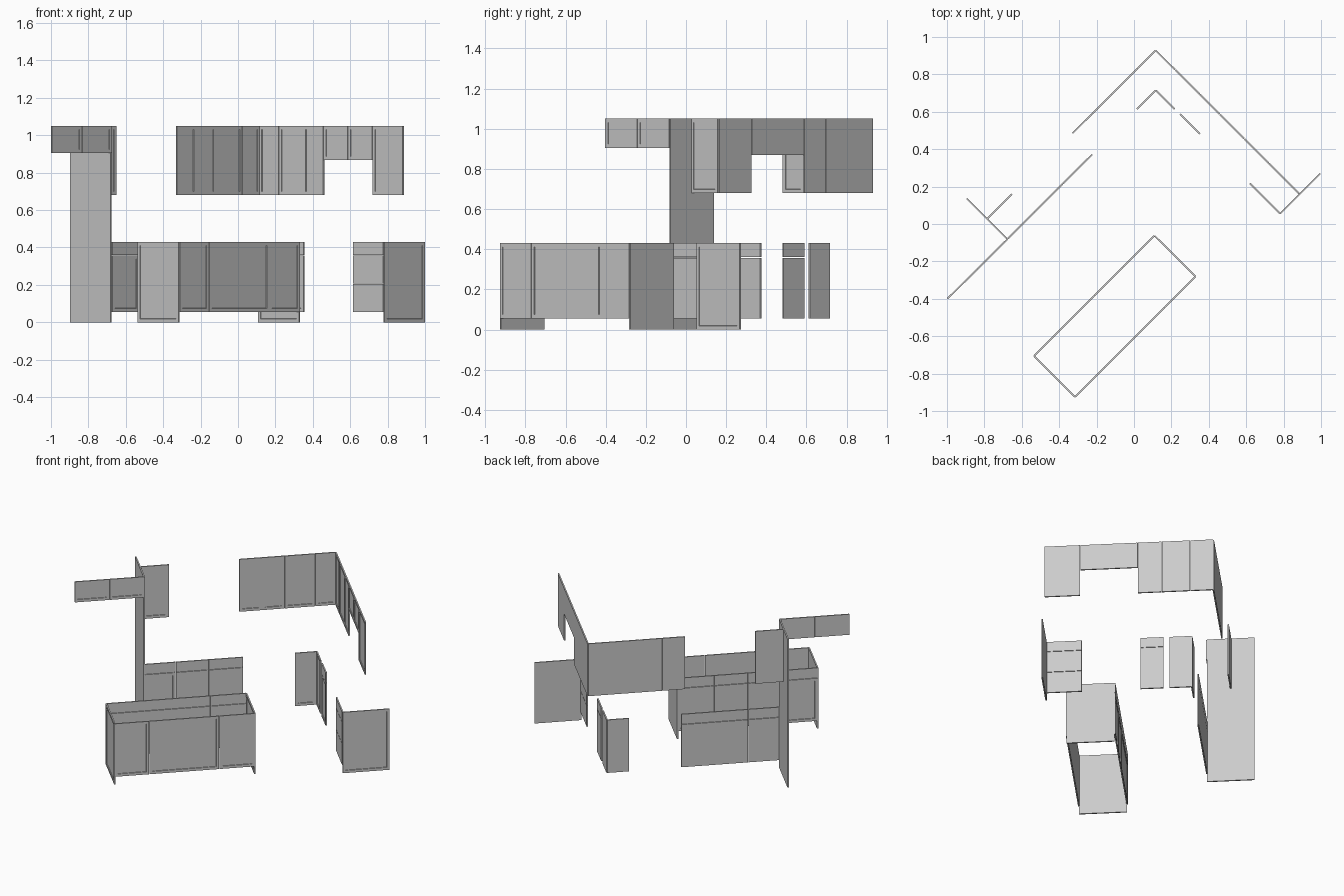
import bpy, bmesh
from mathutils import Vector

if "Cube" in bpy.data.objects:
    bpy.data.objects.remove(bpy.data.objects["Cube"])

T = 0.009      # panel thickness
GAP = 0.0012   # half gap between neighbouring fronts
RAIL = 0.026   # width of the door frame
DEEP = 0.0045  # recess of the centre panel


def panel(name, a, b, z0, z1, framed=True):
    """Upright board from plan point a to b; its face looks to the right of a->b."""
    a, b = Vector((*a, 0)), Vector((*b, 0))
    u = (b - a).normalized()
    n = Vector((u.y, -u.x, 0))
    a, b = a + u * GAP, b - u * GAP
    bm = bmesh.new()
    rings = []
    for off in (T / 2, -T / 2):
        rings.append([bm.verts.new(p + n * off + Vector((0, 0, z)))
                      for p, z in ((a, z0), (b, z0), (b, z1), (a, z1))])
    f, k = rings
    front = bm.faces.new(f)
    bm.faces.new(k[::-1])
    for i in range(4):
        j = (i + 1) % 4
        bm.faces.new((f[j], f[i], k[i], k[j]))
    bm.normal_update()
    if framed:
        bmesh.ops.inset_region(bm, faces=[front], thickness=RAIL)
        bmesh.ops.inset_region(bm, faces=[front], thickness=0.001)
        bmesh.ops.translate(bm, verts=front.verts, vec=-n * DEEP)
    bmesh.ops.recalc_face_normals(bm, faces=bm.faces)
    me = bpy.data.meshes.new(name)
    bm.to_mesh(me)
    bm.free()
    bpy.context.collection.objects.link(bpy.data.objects.new(name, me))


def run(name, a, b, cuts, rows):
    """Row of fronts from a to b split at fractions; rows = (z0, z1, framed)."""
    a, b = Vector(a), Vector(b)
    stops = [0, *cuts, 1]
    for i, (s, t) in enumerate(zip(stops, stops[1:])):
        for j, (z0, z1, framed) in enumerate(rows):
            panel(f"{name}_{i + 1}_{j + 1}", a.lerp(b, s), a.lerp(b, t), z0, z1, framed)


BASE = [(0.056, 0.43, True)]
DRAWER_DOOR = [(0.056, 0.357, True), (0.36, 0.43, False)]
DRAWERS = [(0.056, 0.205, False), (0.208, 0.357, False), (0.36, 0.43, False)]
WALL = [(0.68, 1.05, True)]
SHORT = [(0.868, 1.05, True)]
BRIDGE = [(0.905, 1.05, True)]

# Left wall: bridge doors, tall side panel, base fronts, one wall door
run("bridge_door", (-0.998, -0.4), (-0.675, -0.08), [0.5], BRIDGE)
panel("tall_side_panel", (-0.895, 0.137), (-0.678, -0.08), 0, 1.05, False)
run("left_base_front", (-0.675, -0.078), (-0.222, 0.373), [0.316, 0.65], DRAWER_DOOR)
run("left_wall_door", (-0.787, 0.026), (-0.652, 0.161), [], WALL)

# Island: long doors, drawer side, two end panels
L, F, R, B = (-0.535, -0.706), (-0.315, -0.925), (0.329, -0.281), (0.109, -0.062)
run("island_door", F, R, [0.245, 0.745], BASE)
run("island_drawer_front", B, L, [0.26, 0.5], DRAWER_DOOR)
panel("island_left_end", L, F, 0, 0.43)
panel("island_right_end", B, R, 0, 0.43)

# Wall doors meeting at the back corner
C = (0.116, 0.928)
run("back_left_wall_door", (-0.33, 0.484), C, [0.235, 0.47, 0.785], WALL)
E = Vector((0.884, 0.162))
at = lambda x: Vector(C).lerp(E, (x - C[0]) / (E.x - C[0]))
run("back_right_wall_door", C, at(0.459), [0.305, 0.685], WALL)
run("hood_door", at(0.459), at(0.721), [0.5], SHORT)
run("end_wall_door", at(0.721), E, [], WALL)

# Base fronts at the back corner and right side
run("corner_door_left", (0.015, 0.613), (0.117, 0.715), [], BASE)
run("corner_door_right", (0.117, 0.715), (0.219, 0.613), [], BASE)
run("right_base_front", (0.246, 0.588), (0.353, 0.482), [], DRAWER_DOOR)
run("drawer_stack", (0.618, 0.218), (0.78, 0.056), [], DRAWERS)
panel("right_end_panel", (0.78, 0.054), (0.997, 0.271), 0, 0.43)
